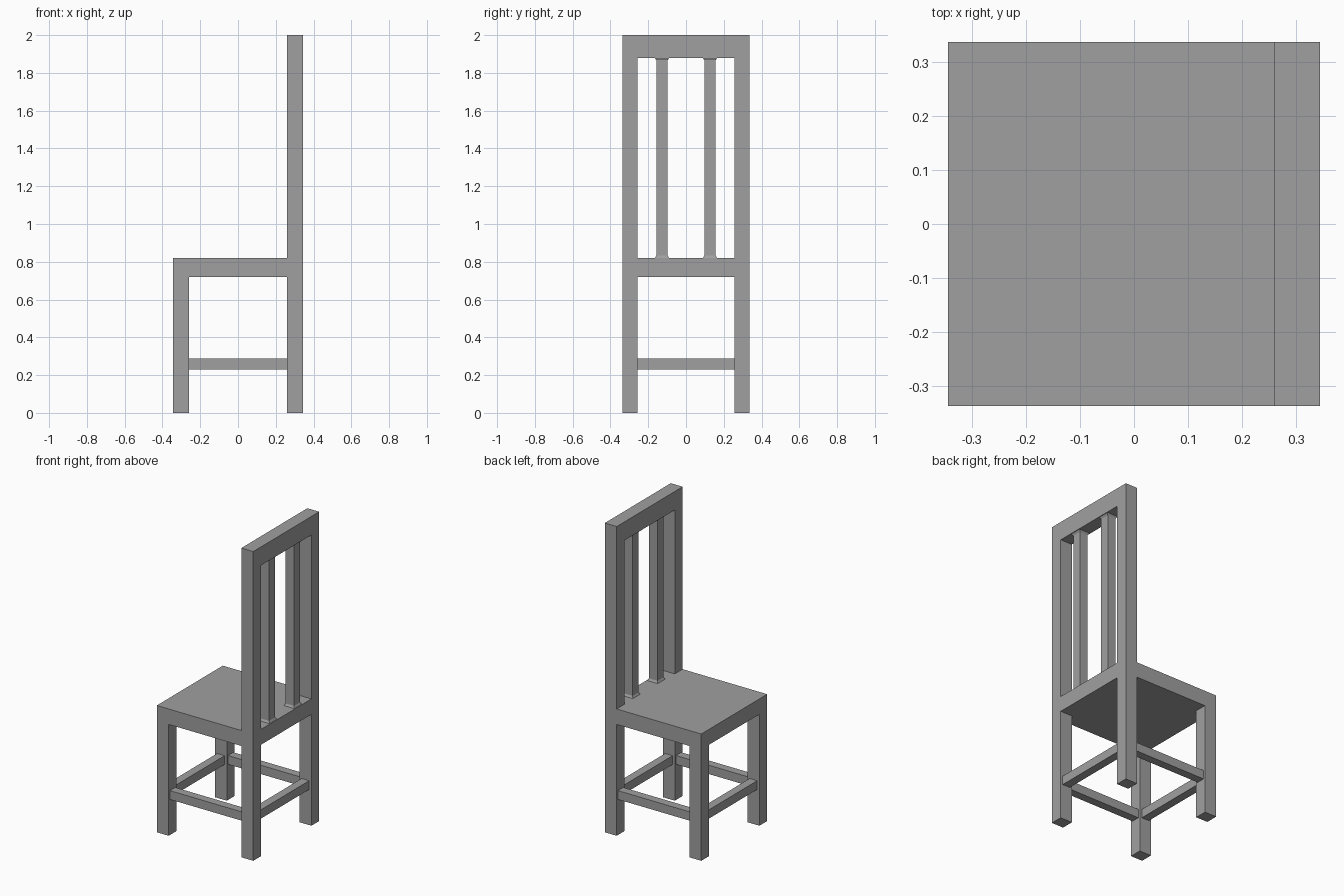
import bpy
import bmesh

cube = bpy.data.objects.get("Cube")
if cube:
    bpy.data.objects.remove(cube, do_unlink=True)

# Overall proportions
HALF_X, HALF_Y = 0.345, 0.337
POST_X, POST_Y = 0.085, 0.08
SEAT_LOW, SEAT_TOP = 0.72, 0.82
RAIL_LOW, TOP = 1.88, 2.0
POST_CX, POST_CY = HALF_X - POST_X / 2, HALF_Y - POST_Y / 2
INNER_X, INNER_Y = HALF_X - POST_X, HALF_Y - POST_Y

grey = bpy.data.materials.new("plain grey")
grey.use_nodes = True
colour = (0.35, 0.35, 0.35, 1)
grey.diffuse_color = colour
grey.node_tree.nodes["Principled BSDF"].inputs["Base Color"].default_value = colour


def stack(name, cx, cy, rings):
    """Square-sided solid through rings of (half x, half y, z)."""
    bm = bmesh.new()
    loops = [[bm.verts.new((cx + sx * hx, cy + sy * hy, z))
              for sx, sy in ((-1, -1), (1, -1), (1, 1), (-1, 1))]
             for hx, hy, z in rings]
    bm.faces.new(loops[0][::-1])
    bm.faces.new(loops[-1])
    for a, b in zip(loops, loops[1:]):
        for i in range(4):
            j = (i + 1) % 4
            bm.faces.new((a[i], a[j], b[j], b[i]))
    mesh = bpy.data.meshes.new(name)
    bm.to_mesh(mesh)
    bm.free()
    mesh.materials.append(grey)
    obj = bpy.data.objects.new(name, mesh)
    bpy.context.collection.objects.link(obj)
    return obj


def box(name, cx, cy, hx, hy, low, high):
    return stack(name, cx, cy, [(hx, hy, low), (hx, hy, high)])


# Seat slab and the top rail of the backrest
box("seat", 0, 0, HALF_X, HALF_Y, SEAT_LOW, SEAT_TOP)
box("back_top_rail", POST_CX, 0, POST_X / 2, HALF_Y, RAIL_LOW, TOP)

# Legs, backrest posts, slats and stretchers, mirrored across y
STRETCH_LOW, STRETCH_HIGH, STRETCH_HALF = 0.23, 0.287, 0.027
for side, s in (("near", -1), ("far", 1)):
    for place, x in (("seat_front", -POST_CX), ("seat_back", POST_CX)):
        box(f"{place}_leg_{side}", x, s * POST_CY,
            POST_X / 2, POST_Y / 2, 0, SEAT_LOW)
    box(f"back_post_{side}", POST_CX, s * POST_CY,
        POST_X / 2, POST_Y / 2, SEAT_TOP, RAIL_LOW)
    # Slat with small flared ends
    slat, flare, rise = 0.03, 0.038, 0.013
    stack(f"back_slat_{side}", POST_CX, s * 0.127, [
        (flare, flare, SEAT_TOP), (slat, slat, SEAT_TOP + rise),
        (slat, slat, RAIL_LOW - rise), (flare, flare, RAIL_LOW)])
    box(f"side_stretcher_{side}", 0, s * POST_CY,
        INNER_X, STRETCH_HALF, STRETCH_LOW, STRETCH_HIGH)

# Stretchers across the seat front and back
for place, x in (("front", -POST_CX), ("back", POST_CX)):
    box(f"{place}_stretcher", x, 0, STRETCH_HALF, INNER_Y,
        STRETCH_LOW, STRETCH_HIGH)
